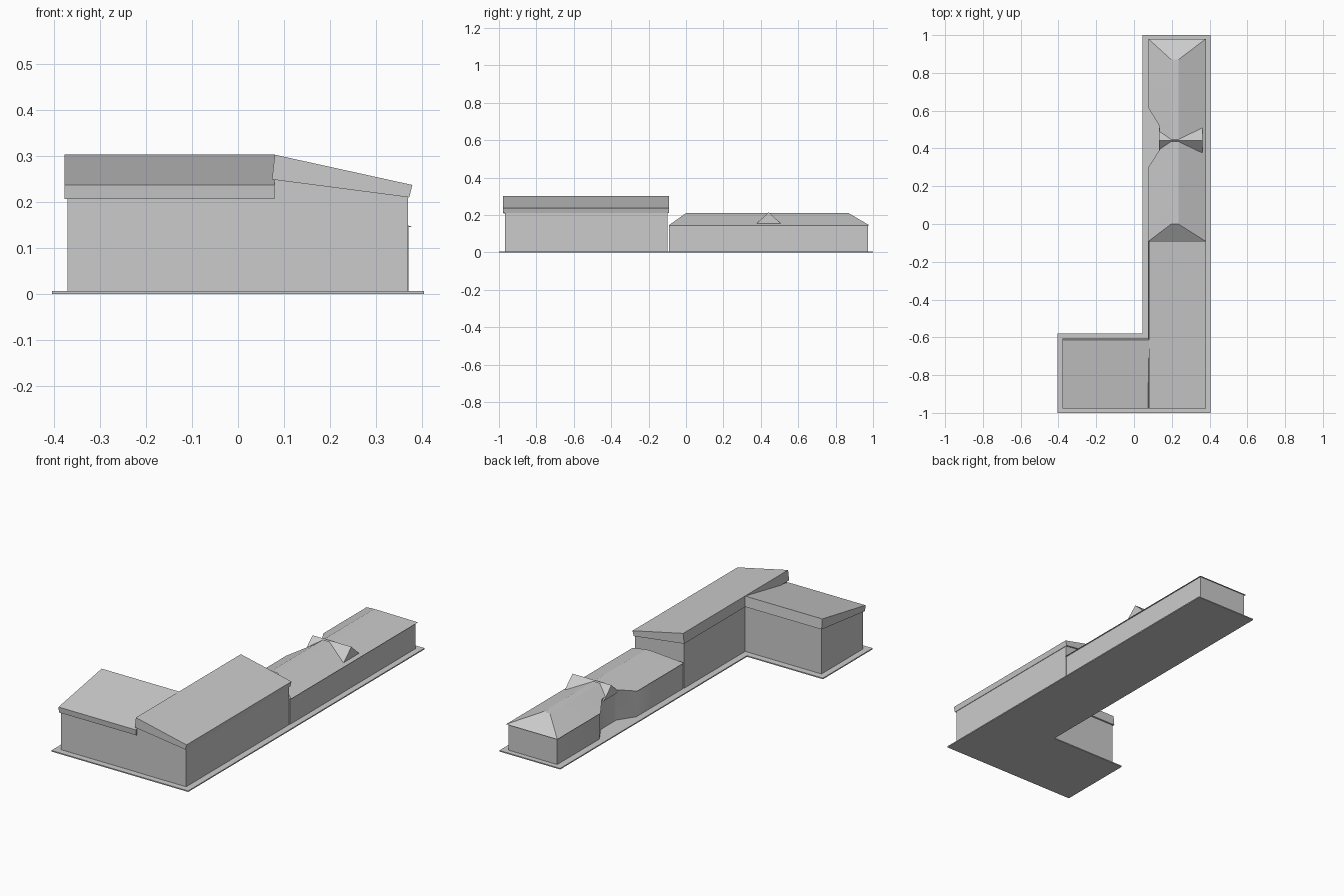
import bpy
import bmesh
from math import radians

cube = bpy.data.objects.get("Cube")
if cube:
    bpy.data.objects.remove(cube, do_unlink=True)

# One plain grey for the whole building
grey = bpy.data.materials.new("plain_grey")
grey.use_nodes = True
color = (0.6, 0.6, 0.6, 1)
grey.diffuse_color = color
grey.node_tree.nodes["Principled BSDF"].inputs["Base Color"].default_value = color


def loft(name, sections, smooth=None):
    """Skin a row of matching closed sections and cap both ends."""
    bm = bmesh.new()
    rings = [[bm.verts.new(p) for p in section] for section in sections]
    for a, b in zip(rings, rings[1:]):
        for i in range(len(a)):
            j = (i + 1) % len(a)
            bm.faces.new((a[i], a[j], b[j], b[i]))
    bm.faces.new(rings[0])
    bm.faces.new(rings[-1])
    bmesh.ops.recalc_face_normals(bm, faces=bm.faces)
    mesh = bpy.data.meshes.new(name)
    bm.to_mesh(mesh)
    bm.free()
    mesh.materials.append(grey)
    obj = bpy.data.objects.new(name, mesh)
    bpy.context.collection.objects.link(obj)
    if smooth:
        bpy.ops.object.select_all(action='DESELECT')
        obj.select_set(True)
        bpy.context.view_layer.objects.active = obj
        bpy.ops.object.shade_smooth_by_angle(angle=radians(smooth))
    return obj


def prism(name, axis, profile, start, end):
    """Extrude a 2D profile along the x, y or z axis."""
    place = {"x": lambda u, v, t: (t, u, v),
             "y": lambda u, v, t: (u, t, v),
             "z": lambda u, v, t: (u, v, t)}[axis]
    return loft(name, [[place(u, v, t) for u, v in profile] for t in (start, end)])


# L-shaped ground slab
prism("ground_slab", "z",
      [(-0.405, -1), (0.405, -1), (0.405, 1), (0.045, 1), (0.045, -0.58), (-0.405, -0.58)],
      0, 0.006)

# Tall wing with a single-pitch roof falling towards +x
prism("tall_wing_walls", "y",
      [(0.08, 0.004), (0.37, 0.004), (0.37, 0.212), (0.08, 0.25)], -0.967, -0.098)
prism("tall_wing_roof", "y",
      [(0.08, 0.303), (0.38, 0.237), (0.373, 0.21), (0.074, 0.249)], -0.978, -0.09)

# Side wing with a single-pitch roof falling towards the front
prism("side_wing_walls", "x",
      [(-0.966, 0.004), (-0.615, 0.004), (-0.615, 0.25), (-0.966, 0.209)], -0.372, 0.082)
prism("side_wing_roof", "x",
      [(-0.978, 0.237), (-0.613, 0.303), (-0.607, 0.249), (-0.975, 0.207)], -0.378, 0.08)

# Low wing: hipped roof with a recess in its left eave, as (y, eave x, eave z)
EAVE, RIDGE = 0.145, 0.21
outline = [(-0.092, 0.076, EAVE), (0.302, 0.076, EAVE), (0.39, 0.134, 0.17),
           (0.52, 0.134, 0.17), (0.615, 0.076, EAVE), (0.98, 0.076, EAVE)]
roof, walls = [], []
for y, x, z in outline:
    ridge_y = min(max(y, 0.0), 0.87)
    roof.append([(x, y, z), (0.197, ridge_y, RIDGE),
                 (0.235, ridge_y, RIDGE), (0.38, y, EAVE)])
    wall_y = min(y, 0.972)
    walls.append([(x + 0.006, wall_y, 0.004), (x + 0.006, wall_y, z),
                  (0.372, wall_y, EAVE), (0.372, wall_y, 0.004)])
loft("low_wing_roof", roof, smooth=20)
loft("low_wing_walls", walls, smooth=38)

# Gabled dormer crossing the low roof
prism("cross_dormer", "x", [(0.378, 0.155), (0.507, 0.155), (0.442, 0.215)], 0.132, 0.362)
